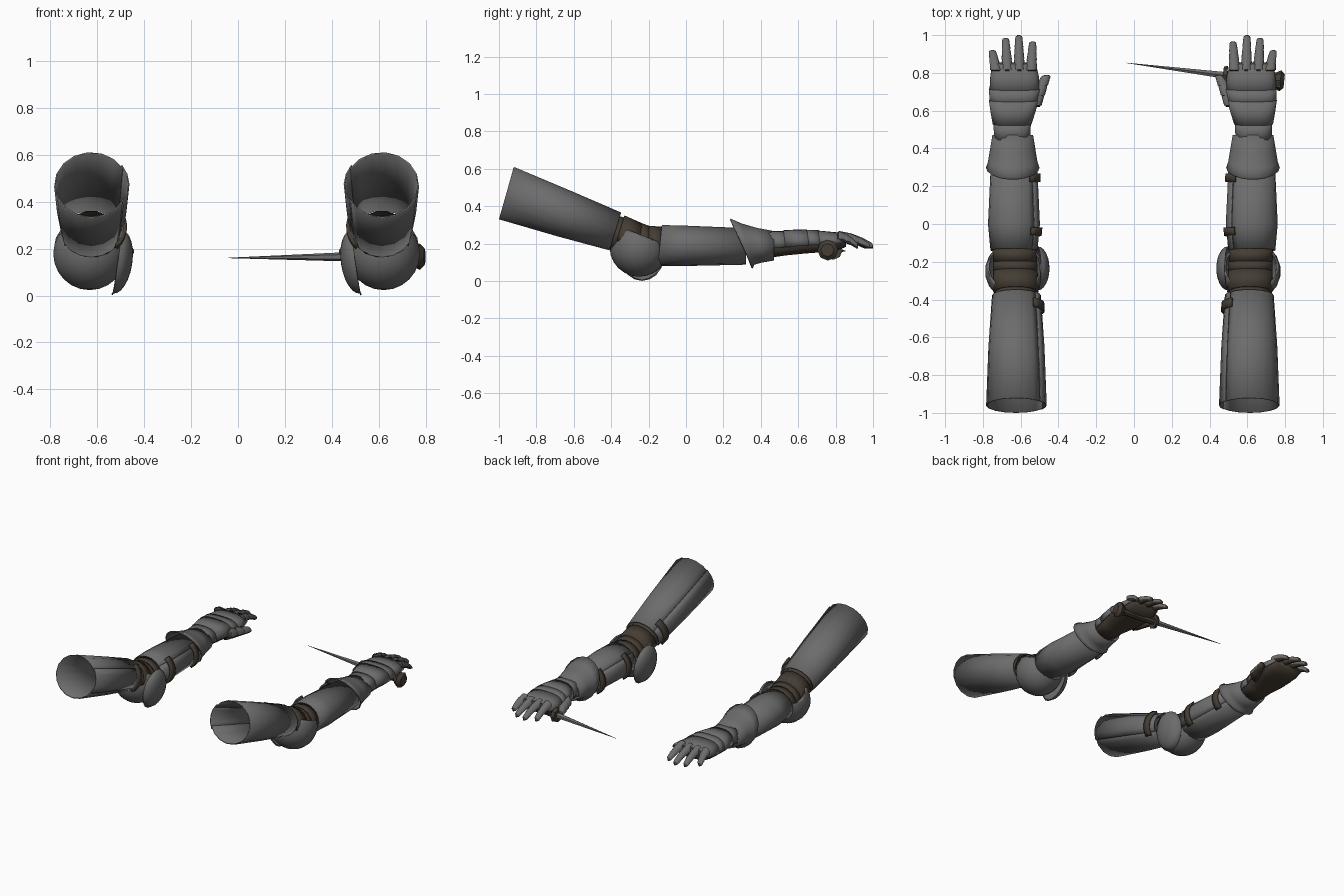
import bpy, bmesh, math
from mathutils import Vector, Matrix

if "Cube" in bpy.data.objects:
    bpy.data.objects.remove(bpy.data.objects["Cube"], do_unlink=True)


def material(name, rgb):
    m = bpy.data.materials.new(name)
    m.use_nodes = True
    m.diffuse_color = (*rgb, 1)
    m.node_tree.nodes["Principled BSDF"].inputs["Base Color"].default_value = (*rgb, 1)
    return m


STEEL = material("dark steel", (0.15, 0.15, 0.15))
LEATHER = material("brown leather", (0.06, 0.047, 0.034))
BOTH, LEFT = ("right", "left"), ("left",)


def add(name, bm, mat, sides=BOTH, thick=0, offset=-1):
    """Make the right-arm part and its mirrored twin on the left arm."""
    for f in bm.faces:
        f.smooth = True
    for e in bm.edges:
        e.smooth = len(e.link_faces) != 2 or e.calc_face_angle(0) < 0.7
    for side in BOTH:
        if side == "left":
            for v in bm.verts:
                v.co.x = -v.co.x - 0.012
            bmesh.ops.reverse_faces(bm, faces=bm.faces[:])
        if side not in sides:
            continue
        me = bpy.data.meshes.new(side + "_" + name)
        bm.to_mesh(me)
        me.materials.append(mat)
        ob = bpy.data.objects.new(side + "_" + name, me)
        bpy.context.collection.objects.link(ob)
        if thick:
            s = ob.modifiers.new("thickness", "SOLIDIFY")
            s.thickness, s.offset = thick, offset
    bm.free()


def loft(name, stations, mat, a0=0, a1=360, n=14, cap=False, square=1, **kw):
    """Skin elliptical rings (x, y, z, rx, rz, tilt) running along y."""
    bm = bmesh.new()
    full = a1 - a0 >= 360
    rings = []
    for x, y, z, rx, rz, tilt in stations:
        ring = []
        for j in range(n if full else n + 1):
            a = math.radians(a0 + (a1 - a0) * j / n)
            c = math.copysign(abs(math.cos(a)) ** square, math.cos(a)) * rx
            s = math.copysign(abs(math.sin(a)) ** square, math.sin(a)) * rz
            ring.append(bm.verts.new((x + c, y + s * math.sin(tilt), z + s * math.cos(tilt))))
        rings.append(ring)
    for a, b in zip(rings, rings[1:]):
        for j in range(n):
            k = (j + 1) % len(a)
            bm.faces.new((a[j], b[j], b[k], a[k]))
    if cap:
        bm.faces.new(rings[0])
        bm.faces.new(rings[-1][::-1])
    add(name, bm, mat, **kw)


def grow(stations, d):
    return [(x, y, z, rx + d, rz + d, t) for x, y, z, rx, rz, t in stations]


def between(stations, y):
    """Interpolate a ring of a loft at the given y."""
    for p, q in zip(stations, stations[1:]):
        if y <= q[1]:
            break
    f = (y - p[1]) / (q[1] - p[1])
    return tuple(u + (v - u) * f for u, v in zip(p, q))


def rod(name, p0, p1, r0, r1, mat, n=8, sides=BOTH):
    p0, p1 = Vector(p0), Vector(p1)
    d = p1 - p0
    bm = bmesh.new()
    m = Matrix.Translation((p0 + p1) / 2) @ d.to_track_quat("Z", "Y").to_matrix().to_4x4()
    bmesh.ops.create_cone(bm, cap_ends=True, segments=n, radius1=r0, radius2=r1,
                          depth=d.length, matrix=m)
    add(name, bm, mat, sides)


# Upper arm and forearm: main shell plus an overlapping inner plate
UPPER = [(-.625, -.96, .47, .158, .146, .278),
         (-.625, -.65, .36, .146, .127, .28),
         (-.625, -.378, .265, .127, .106, .3)]
FORE = [(-.638, -.14, .19, .122, .11, .1),
        (-.638, 0, .188, .135, .108, 0),
        (-.638, .32, .185, .12, .098, 0)]
for label, st in (("upper_arm", UPPER), ("forearm", FORE)):
    loft(label + "_shell", st, STEEL, a0=30, a1=335, thick=.006)
    loft(label + "_inner_plate", grow(st, .005), STEEL, a0=-32, a1=36, n=4, thick=.006)

# Straps with buckles on the inner side
for label, st, y in (("upper_arm", UPPER, -.44), ("elbow_side", FORE, -.04), ("wrist_side", FORE, .245)):
    band = [between(st, y - .022), between(st, y + .022)]
    loft(label + "_strap", grow(band, .004), LEATHER, a0=-42, a1=48, n=8, thick=.016, offset=1)

# Elbow: leather sleeve with overlapping bands
SLEEVE = [(-.625, -.44, .275, .108, .09, .3), (-.625, -.33, .24, .113, .1, .3),
          (-.628, -.25, .212, .11, .09, .15), (-.63, -.18, .195, .108, .085, 0),
          (-.635, -.09, .19, .108, .095, 0)]
loft("elbow_sleeve", SLEEVE, LEATHER)
for i, (y0, y1) in enumerate(((-.36, -.25), (-.25, -.195), (-.2, -.13))):
    band = [between(SLEEVE, y0), between(SLEEVE, y1)]
    loft("elbow_band_%d" % (i + 1), grow(band, .008), LEATHER, a0=-20, a1=200, n=10, thick=.008)

# Elbow cup: sphere cut along a slanted plane
bm = bmesh.new()
bmesh.ops.create_uvsphere(bm, u_segments=18, v_segments=12, radius=1)
bmesh.ops.transform(bm, matrix=Matrix.Translation((-.632, -.25, .178)) @ Matrix.Diagonal((.157, .158, .155, 1)),
                    verts=bm.verts)
bmesh.ops.bisect_plane(bm, geom=bm.verts[:] + bm.edges[:] + bm.faces[:], plane_co=(0, -.25, .25),
                       plane_no=(0, .36, .93), clear_outer=True)
add("elbow_cup", bm, STEEL, thick=.008)

# Round shield on the inner side of the elbow
bm = bmesh.new()
bmesh.ops.create_uvsphere(bm, u_segments=18, v_segments=12, radius=1)
bmesh.ops.bisect_plane(bm, geom=bm.verts[:] + bm.edges[:] + bm.faces[:], plane_co=(0, 0, 0),
                       plane_no=(0, 0, 1), clear_inner=True)
turn = Vector((1, 0, -.15)).to_track_quat("Z", "Y").to_matrix().to_4x4()
bmesh.ops.transform(bm, matrix=Matrix.Translation((-.512, -.235, .143)) @ turn
                    @ Matrix.Diagonal((.118, .136, .062, 1)), verts=bm.verts)
add("elbow_side_shield", bm, STEEL, thick=.008)

# Flared cuff of the gauntlet
loft("gauntlet_cuff", [(-.642, .298, .2, .142, .148, -.42), (-.642, .33, .197, .131, .118, -.3),
                       (-.642, .39, .19, .121, .095, -.1), (-.642, .47, .188, .108, .08, 0)],
     STEEL, n=18, thick=.008)

# Glove and the overlapping plates on the back of the hand
HAND = [(-.645, .44, .19, .088, .068, 0), (-.645, .54, .198, .092, .062, 0),
        (-.638, .63, .205, .118, .06, 0), (-.632, .72, .208, .128, .056, 0),
        (-.632, .79, .205, .122, .05, 0), (-.635, .855, .215, .108, .034, 0)]
loft("glove_palm", HAND, LEATHER, cap=True, square=.75)
for i, (y0, y1, d) in enumerate(((.45, .54, .008), (.53, .655, .012), (.64, .715, .009), (.7, .85, .007))):
    ys = [y0, (y0 + y1) / 2, y1]
    plate = [between(HAND, y) for y in ys]
    plate = [(x, y, z, rx + d, rz + d, -.12) for x, y, z, rx, rz, t in plate]
    loft("hand_plate_%d" % (i + 1), plate, STEEL, a0=-8, a1=188, n=12, square=.75, thick=.007)


def finger(name, base, tip, r0, r1, sag):
    """Leather finger with three steel lames over it."""
    def ring(t, k):
        p = Vector(base).lerp(Vector(tip), t)
        r = (r0 + (r1 - r0) * t) * k
        return (p.x, p.y, p.z + sag * t * (1 - t), r, r, 0)
    loft(name, [ring(t, k) for t, k in ((0, 1), (.35, 1), (.7, 1), (.93, .95), (1, .5))],
         LEATHER, n=8, cap=True)
    for i in range(3):
        t = .04 + i * .31
        loft("%s_lame_%d" % (name, i + 1), [ring(t, 1.2), ring(t + .28, 1.14), ring(t + .32, .95)],
             STEEL, a0=-15, a1=195, n=6)


# Fingers and thumb
for name, bx, tx, ty in (("little_finger", -.73, -.75, .92), ("ring_finger", -.67, -.68, .985),
                         ("middle_finger", -.607, -.61, 1.0), ("index_finger", -.545, -.536, .967)):
    finger(name, (bx, .81, .235), (tx, ty, .182), .028, .016, .05)
finger("thumb", (-.54, .62, .195), (-.462, .79, .185), .042, .021, 0)

# Dagger held under the palm of the left hand (coordinates mirror across)
def across(x, y, z=.165):
    return (-x - .012, y, z)


rod("dagger_blade", across(.475, .788), across(-.04, .853, .16), .02, .001, STEEL, 6, LEFT)
rod("dagger_grip", across(.76, .76), across(.475, .788), .026, .024, LEATHER, 8, LEFT)
rod("dagger_pommel", across(.74, .762), across(.775, .758), .038, .056, LEATHER, 8, LEFT)
rod("dagger_pommel_cap", across(.775, .758), across(.795, .756), .056, .035, LEATHER, 8, LEFT)
rod("dagger_guard", across(.492, .786), across(.47, .789), .052, .045, LEATHER, 8, LEFT)
